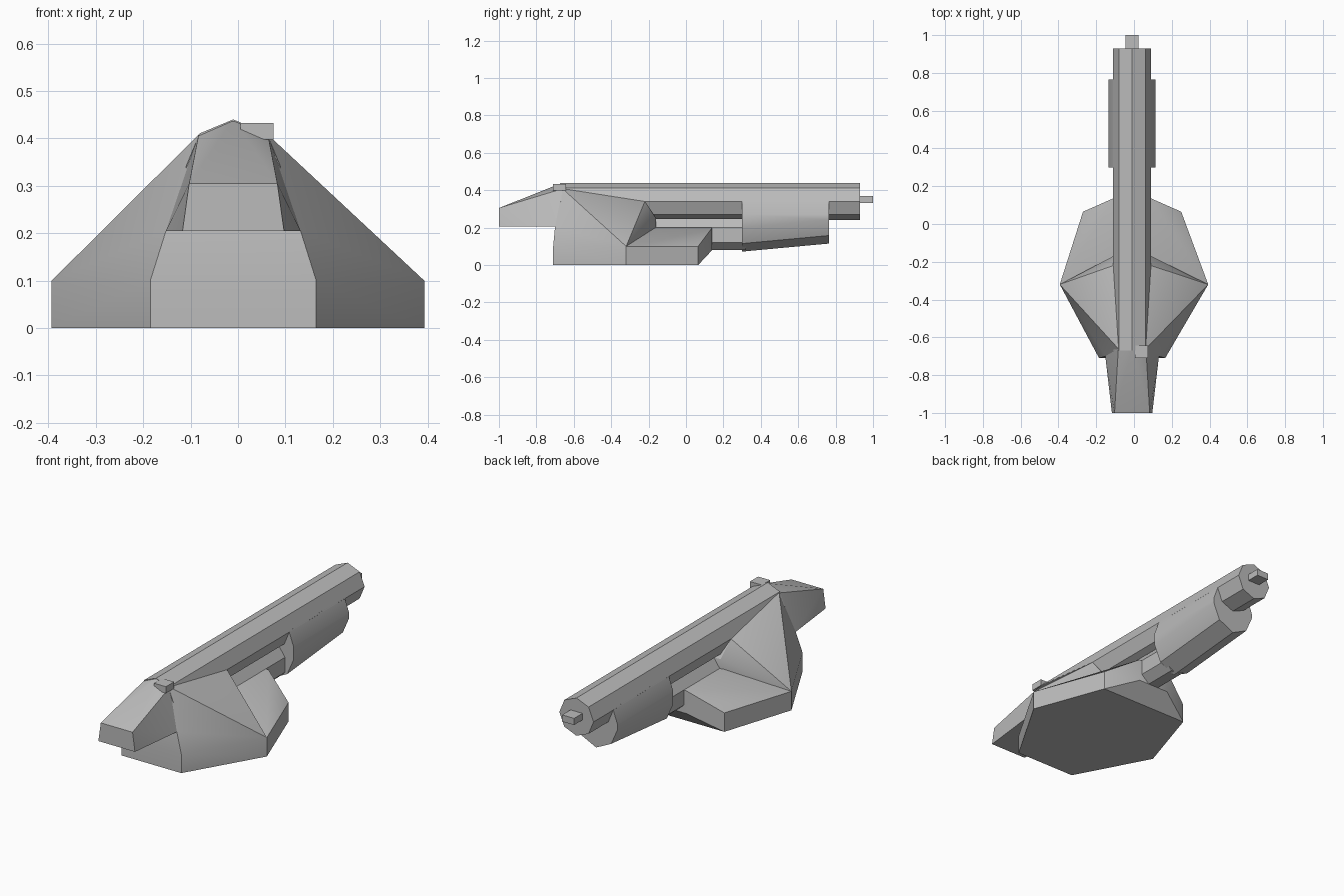
import bpy, bmesh, math

cube = bpy.data.objects.get("Cube")
if cube:
    bpy.data.objects.remove(cube)

CX = -0.01  # centre line of the barrel and body

grey = bpy.data.materials.new("plain grey")
grey.use_nodes = True
GREY = (0.5, 0.5, 0.5, 1)
grey.diffuse_color = GREY
grey.node_tree.nodes["Principled BSDF"].inputs["Base Color"].default_value = GREY


def finish(name, bm):
    bmesh.ops.recalc_face_normals(bm, faces=bm.faces)
    mesh = bpy.data.meshes.new(name)
    bm.to_mesh(mesh)
    bm.free()
    mesh.materials.append(grey)
    obj = bpy.data.objects.new(name, mesh)
    bpy.context.collection.objects.link(obj)
    return obj


def hull(name, half):
    """Convex solid from points mirrored about the centre line."""
    bm = bmesh.new()
    for x, y, z in half:
        for s in ((1, -1) if x else (1,)):
            bm.verts.new((CX + s * x, y, z))
    res = bmesh.ops.convex_hull(bm, input=bm.verts)
    loose = [v for v in bm.verts if not v.link_faces]
    bmesh.ops.delete(bm, geom=loose, context='VERTS')
    bmesh.ops.dissolve_limit(bm, angle_limit=0.01, verts=bm.verts, edges=bm.edges)
    return finish(name, bm)


def extrude(name, profile, y0, y1, lift=None):
    """Loft an (x, z) profile along y; lift shifts z at the far end."""
    bm = bmesh.new()
    near = [bm.verts.new((CX + x, y0, z)) for x, z in profile]
    far = [bm.verts.new((CX + x, y1, z + (lift(z) if lift else 0))) for x, z in profile]
    n = len(profile)
    bm.faces.new(near)
    bm.faces.new(far[::-1])
    for i in range(n):
        j = (i + 1) % n
        bm.faces.new((near[i], near[j], far[j], far[i]))
    return finish(name, bm)


def mirrored(half):
    """Close a right-hand profile, listed top to bottom, on the left."""
    return half + [(-x, z) for x, z in reversed(half) if x]


def box(name, x0, x1, y0, y1, z0, z1):
    return extrude(name, [(x0 - CX, z0), (x1 - CX, z0), (x1 - CX, z1), (x0 - CX, z1)], y0, y1)


# Octagonal barrel
barrel = extrude("barrel", [(0.1 * math.sin(i * math.pi / 4), 0.34 + 0.1 * math.cos(i * math.pi / 4))
                            for i in range(8)], -0.67, 0.93)

# Sleeve under the barrel, its underside rising towards the far end
sleeve = extrude("barrel_sleeve",
                 mirrored([(0.098, 0.345), (0.125, 0.27), (0.125, 0.20), (0.088, 0.115), (0, 0.072)]),
                 0.30, 0.765, lambda z: 0.043 if z < 0.26 else 0)

# Link between the body and the sleeve
link = extrude("link", mirrored([(0.04, 0.25), (0.075, 0.20), (0.075, 0.12), (0.03, 0.08)]), -0.18, 0.32)

# Shared corners of the body
front = [(0.175, -0.71, 0), (0.175, -0.71, 0.1)]
shoulder = [(0.073, -0.66, 0.408), (0, -0.66, 0.44)]
brow = (0.142, -0.70, 0.205)
wide = [(0.393, -0.32, 0), (0.393, -0.32, 0.1)]

# Upper body, tapering from the wide corners to the barrel
upper = hull("upper_body", front + shoulder + wide +
             [brow, (0.1, -0.22, 0.34), (0.08, -0.16, 0.25), (0.08, -0.16, 0.2)])

# Base with a sloping deck behind the wide corners
base = hull("base", front + wide +
            [(0.26, 0.065, 0), (0.26, 0.065, 0.1), (0.09, 0.14, 0.08),
             (0.09, 0.14, 0.2), (0.09, -0.16, 0.2)])

# Snout
snout = hull("snout", shoulder + [brow, (0.107, -1, 0.205), (0.093, -1, 0.305)])

# Small blocks at the muzzle and on top
box("muzzle_peg", -0.045, 0.025, 0.92, 1.0, 0.333, 0.368)
box("top_block", 0.005, 0.075, -0.71, -0.642, 0.398, 0.433)

# Centre the width about x = 0 for the base corners and shade with sharp edges
for o in (upper, base):
    for v in o.data.vertices:
        if abs(v.co.x - CX) > 0.35:
            v.co.x -= CX
bpy.ops.object.select_all(action='DESELECT')
for o in (barrel, sleeve, link, upper, base, snout):
    o.select_set(True)
bpy.context.view_layer.objects.active = upper
bpy.ops.object.shade_smooth_by_angle(angle=math.radians(30))
